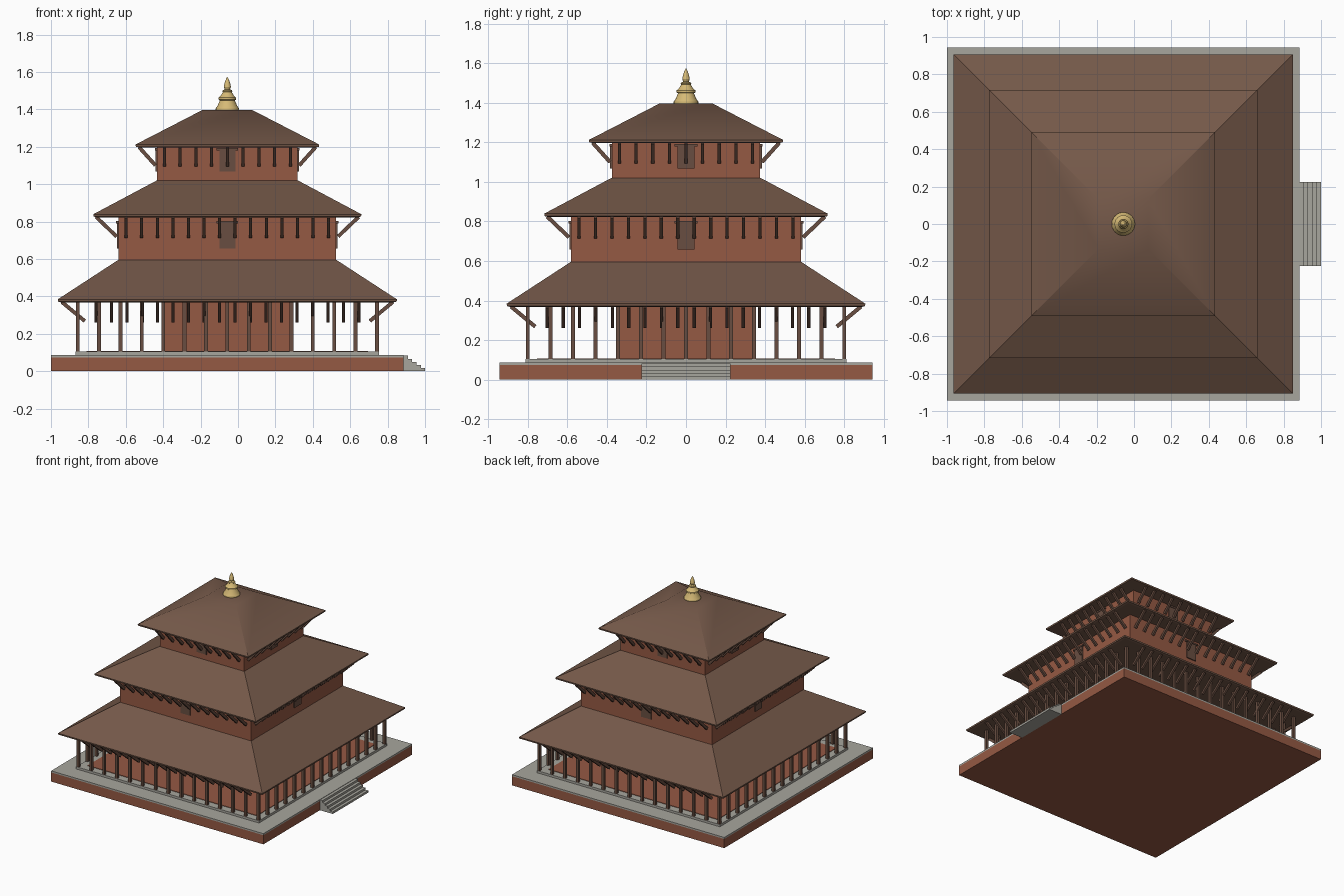
import bpy, bmesh, math
from mathutils import Matrix, Vector

if "Cube" in bpy.data.objects:
    bpy.data.objects.remove(bpy.data.objects["Cube"])

CX = -0.057  # tower axis; the stair sits on the +x side


def material(name, rgb):
    m = bpy.data.materials.new(name)
    m.diffuse_color = (*rgb, 1)
    m.use_nodes = True
    m.node_tree.nodes["Principled BSDF"].inputs["Base Color"].default_value = m.diffuse_color
    return m


BRICK = material("red brick", (0.30, 0.10, 0.057))
STONE = material("grey stone", (0.39, 0.38, 0.34))
ROOF = material("brown roof tile", (0.175, 0.098, 0.066))
WOOD = material("dark timber", (0.14, 0.076, 0.053))
GOLD = material("pale gold", (0.67, 0.49, 0.18))


def finish(name, bm, mat):
    bmesh.ops.recalc_face_normals(bm, faces=bm.faces)
    me = bpy.data.meshes.new(name)
    bm.to_mesh(me)
    bm.free()
    me.materials.append(mat)
    ob = bpy.data.objects.new(name, me)
    ob.location.x = CX
    bpy.context.collection.objects.link(ob)
    return ob


def add_box(bm, x0, x1, y0, y1, z0, z1, turn=0):
    mat = (Matrix.Rotation(turn, 4, 'Z')
           @ Matrix.Translation(((x0 + x1) / 2, (y0 + y1) / 2, (z0 + z1) / 2))
           @ Matrix.Diagonal((x1 - x0, y1 - y0, z1 - z0, 1)))
    bmesh.ops.create_cube(bm, size=1, matrix=mat)


def square_loft(name, rings, mat):
    """Stack of square rings (half width, z), capped at both ends."""
    bm = bmesh.new()
    loops = [[bm.verts.new((sx * h, sy * h, z)) for sx, sy in
              ((-1, -1), (1, -1), (1, 1), (-1, 1))] for h, z in rings]
    for a, b in zip(loops, loops[1:]):
        for i in range(4):
            j = (i + 1) % 4
            bm.faces.new((a[i], a[j], b[j], b[i]))
    bm.faces.new(loops[0][::-1])
    bm.faces.new(loops[-1])
    return finish(name, bm, mat)


def block(name, half, z0, z1, mat):
    return square_loft(name, [(half, z0), (half, z1)], mat)


def spread(half, n):
    return [-half + 2 * half * i / (n - 1) for i in range(n)]


def struts(name, half, n, inner, outer):
    """Leaning eave struts on four sides; inner and outer are (distance, z)."""
    bm = bmesh.new()
    d = Vector((0, -(outer[0] - inner[0]), outer[1] - inner[1]))
    mid = Vector((0, -(outer[0] + inner[0]) / 2, (outer[1] + inner[1]) / 2))
    lean = Matrix.Rotation(math.atan2(-d.y, d.z), 4, 'X')
    for side in range(4):
        rot = Matrix.Rotation(side * math.pi / 2, 4, 'Z')
        for x in spread(half, n):
            bmesh.ops.create_cube(bm, size=1, matrix=rot
                                  @ Matrix.Translation((x, mid.y, mid.z)) @ lean
                                  @ Matrix.Diagonal((0.016, 0.02, d.length, 1)))
    finish(name, bm, WOOD)


def windows(name, wall, z0, z1):
    """One shuttered opening with a wider lintel on each side."""
    bm = bmesh.new()
    for side in range(4):
        a = side * math.pi / 2
        add_box(bm, -0.043, 0.043, -wall - 0.008, -wall + 0.004, z0, z1, a)
        add_box(bm, -0.057, 0.057, -wall - 0.012, -wall + 0.004, z1, z1 + 0.012, a)
    finish(name, bm, WOOD)


# Base: brick plinth, stone paving, raised step and brick floor
block("plinth", 0.943, 0, 0.073, BRICK)
block("plinth_paving", 0.943, 0.073, 0.086, STONE)
block("raised_step", 0.812, 0.086, 0.104, STONE)
block("gallery_floor", 0.752, 0.104, 0.108, BRICK)

# Entrance stair
bm = bmesh.new()
for i in range(5):
    x = 0.943 + 0.0228 * (5 - i)
    add_box(bm, 0.943, x, -0.225, 0.225, 0.0166 * i, 0.0166 * (i + 1))
finish("entrance_stair", bm, STONE)

# Colonnade
bm = bmesh.new()
line = spread(0.80, 15)
for x in line:
    for y in line:
        if max(abs(x), abs(y)) > 0.79:
            add_box(bm, x - 0.01, x + 0.01, y - 0.01, y + 0.01, 0.104, 0.372)
finish("colonnade", bm, WOOD)

# Walls of the three storeys
block("lower_wall", 0.342, 0.107, 0.372, BRICK)
block("middle_wall", 0.582, 0.58, 0.827, BRICK)
block("upper_wall", 0.375, 1.0, 1.2, BRICK)

# Roofs
square_loft("lower_roof", [(0.89, 0.368), (0.905, 0.372), (0.907, 0.384), (0.58, 0.597)], ROOF)
square_loft("middle_roof", [(0.70, 0.823), (0.715, 0.827), (0.717, 0.839), (0.377, 1.02)], ROOF)
top = square_loft("upper_roof", [(0.475, 1.197), (0.489, 1.2), (0.491, 1.212), (0.134, 1.396)], ROOF)

# Struts and windows
struts("lower_struts", 0.703, 18, (0.762, 0.268), (0.885, 0.37))
struts("middle_struts", 0.541, 14, (0.592, 0.72), (0.702, 0.825))
struts("upper_struts", 0.337, 9, (0.384, 1.1), (0.472, 1.198))
windows("middle_windows", 0.582, 0.657, 0.79)
windows("upper_windows", 0.375, 1.068, 1.18)

# Turned finial
profile = [(0, 1.394), (0.062, 1.394), (0.062, 1.405), (0.052, 1.42), (0.04, 1.448),
           (0.047, 1.452), (0.047, 1.463), (0.036, 1.472), (0.024, 1.492), (0.027, 1.496),
           (0.024, 1.502), (0.014, 1.507), (0.019, 1.52), (0.015, 1.54), (0.007, 1.562),
           (0, 1.575)]
bm = bmesh.new()
vs = [bm.verts.new((r, 0, z)) for r, z in profile]
edges = [bm.edges.new(p) for p in zip(vs, vs[1:])]
bmesh.ops.spin(bm, geom=vs + edges, cent=(0, 0, 0), axis=(0, 0, 1),
               angle=2 * math.pi, steps=24)
bmesh.ops.remove_doubles(bm, verts=bm.verts, dist=0.0002)
finial = finish("finial", bm, GOLD)

# Soft shading on the top roof and the finial
for ob in (top, finial):
    bpy.ops.object.select_all(action='DESELECT')
    ob.select_set(True)
    bpy.context.view_layer.objects.active = ob
    bpy.ops.object.shade_smooth_by_angle(angle=math.radians(30))
